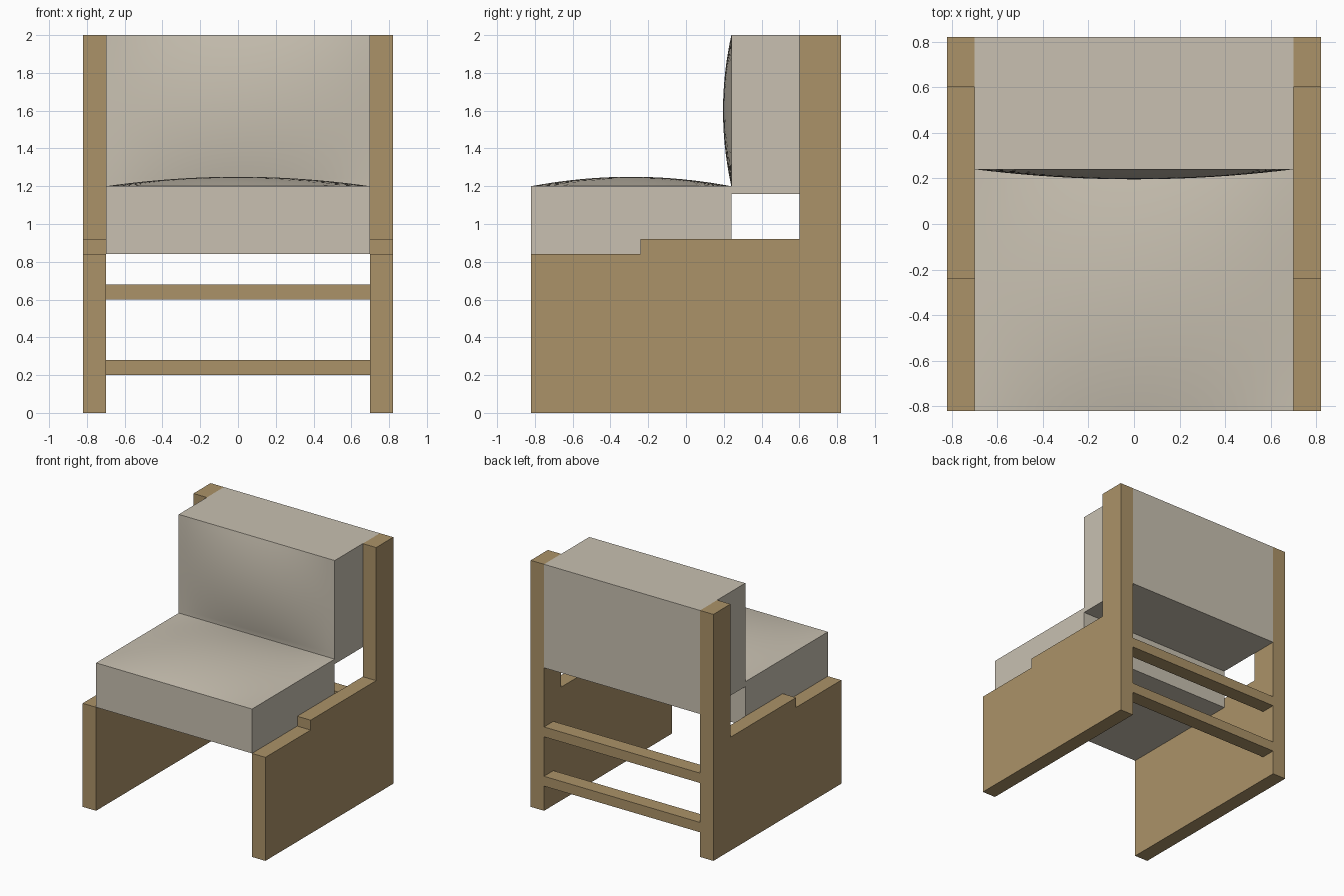
import bpy, bmesh

if "Cube" in bpy.data.objects:
    bpy.data.objects.remove(bpy.data.objects["Cube"])


def material(name, rgb):
    m = bpy.data.materials.new(name)
    m.diffuse_color = (*rgb, 1)
    m.use_nodes = True
    m.node_tree.nodes["Principled BSDF"].inputs["Base Color"].default_value = m.diffuse_color
    return m


wood = material("wood", (0.41, 0.29, 0.14))
fabric = material("fabric", (0.58, 0.53, 0.44))


def finish(bm, name, mat):
    bmesh.ops.recalc_face_normals(bm, faces=bm.faces)
    me = bpy.data.meshes.new(name)
    bm.to_mesh(me)
    bm.free()
    me.materials.append(mat)
    ob = bpy.data.objects.new(name, me)
    bpy.context.collection.objects.link(ob)
    return ob


def prism(name, profile, x0, x1):
    """Extrude a (y, z) profile along x."""
    bm = bmesh.new()
    face = bm.faces.new([bm.verts.new((x0, y, z)) for y, z in profile])
    ext = bmesh.ops.extrude_face_region(bm, geom=[face], use_keep_orig=True)
    verts = [g for g in ext["geom"] if isinstance(g, bmesh.types.BMVert)]
    bmesh.ops.translate(bm, verts=verts, vec=(x1 - x0, 0, 0))
    return finish(bm, name, wood)


def cushion(name, half_x, v0, v1, bulge_from, base, top, bulge, nv, place):
    """Block with one domed face; place maps (x, v, height) to world space."""
    bm = bmesh.new()
    bmesh.ops.create_grid(bm, x_segments=20, y_segments=nv, size=1)
    rim = [e for e in bm.edges if e.is_boundary]
    ext = bmesh.ops.extrude_edge_only(bm, edges=rim)["geom"]
    low_verts = {g for g in ext if isinstance(g, bmesh.types.BMVert)}
    low_edges = [g for g in ext if isinstance(g, bmesh.types.BMEdge)
                 and all(v in low_verts for v in g.verts)]
    bmesh.ops.contextual_create(bm, geom=low_edges)
    for p in bm.verts:
        u, v = p.co.x, v0 + (v1 - v0) * (p.co.y + 1) / 2
        t = (v - bulge_from) / (v1 - bulge_from)
        dome = bulge * (1 - u * u) * max(0, 4 * t * (1 - t))
        h = base if p in low_verts else top + dome
        p.co = place(u * half_x, v, h)
    ob = finish(bm, name, fabric)
    bpy.ops.object.select_all(action='DESELECT')
    ob.select_set(True)
    bpy.context.view_layer.objects.active = ob
    bpy.ops.object.shade_smooth_by_angle(angle=0.5)
    return ob


# Stepped side panels with tall back posts
side = [(-0.82, 0), (0.82, 0), (0.82, 2), (0.6, 2),
        (0.6, 0.92), (-0.24, 0.92), (-0.24, 0.84), (-0.82, 0.84)]
prism("left_side_panel", side, -0.82, -0.70)
prism("right_side_panel", side, 0.70, 0.82)

# Rear cross rails
for name, z in (("lower_rail", 0.2), ("upper_rail", 0.6)):
    prism(name, [(0.70, z), (0.82, z), (0.82, z + 0.08), (0.70, z + 0.08)], -0.70, 0.70)

# Seat domes upward, back domes forward
cushion("seat_cushion", 0.70, -0.82, 0.24, -0.82, 0.84, 1.2, 0.05, 20,
        lambda x, v, h: (x, v, h))
cushion("back_cushion", 0.70, 1.16, 2.0, 1.2, -0.82, -0.24, 0.044, 21,
        lambda x, v, h: (x, -h, v))
